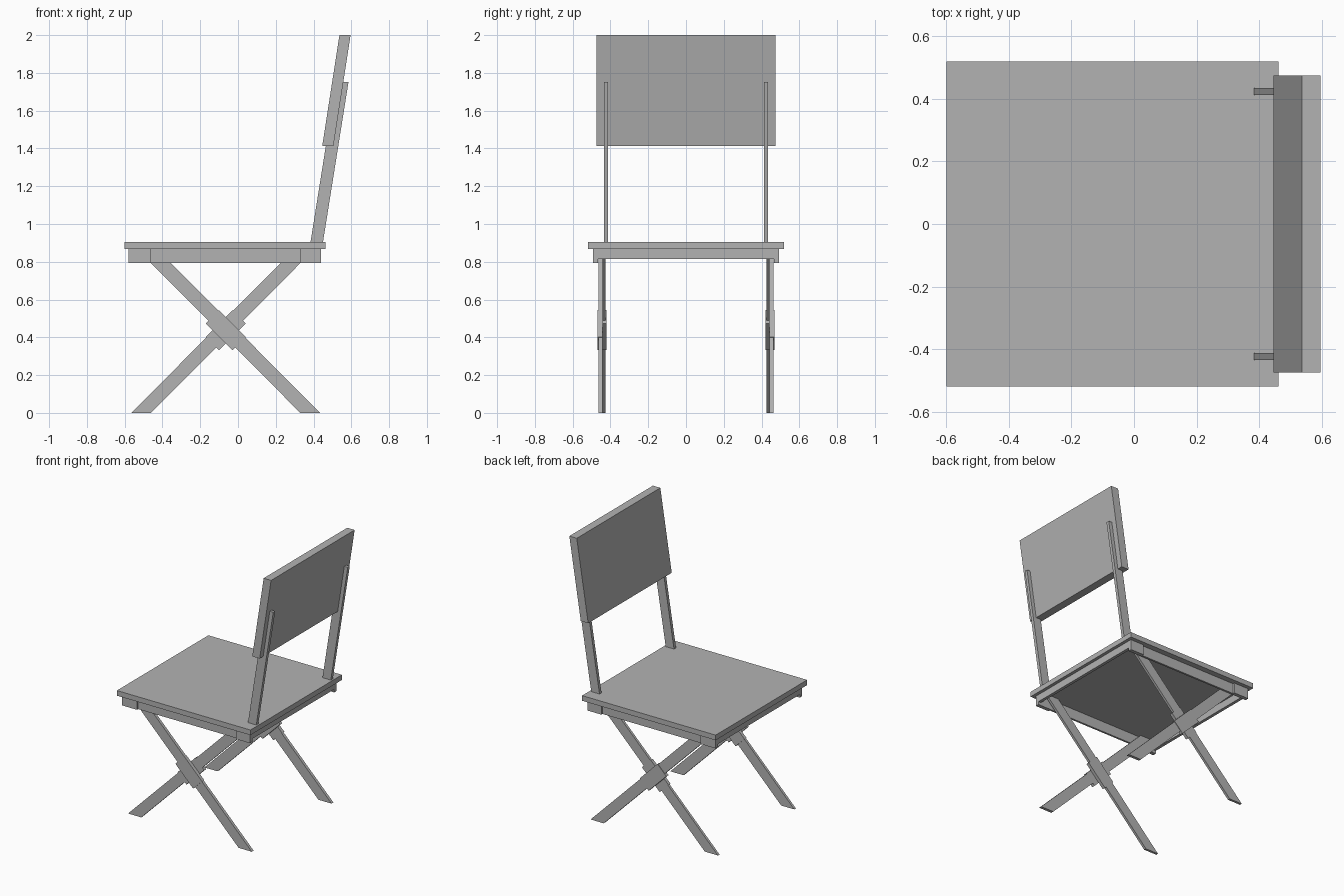
import bpy
import bmesh
from mathutils import Vector

if "Cube" in bpy.data.objects:
    bpy.data.objects.remove(bpy.data.objects["Cube"], do_unlink=True)

grey = bpy.data.materials.new("plain grey")
grey.use_nodes = True
grey.diffuse_color = (0.45, 0.45, 0.45, 1)
grey.node_tree.nodes["Principled BSDF"].inputs["Base Color"].default_value = grey.diffuse_color


def prism(name, profile, y0, y1):
    """Extrude an x-z profile from y0 to y1."""
    bm = bmesh.new()
    face = bm.faces.new([bm.verts.new((x, y0, z)) for x, z in profile])
    out = bmesh.ops.extrude_face_region(bm, geom=[face])
    moved = [v for v in out["geom"] if isinstance(v, bmesh.types.BMVert)]
    bmesh.ops.translate(bm, verts=moved, vec=(0, y1 - y0, 0))
    bmesh.ops.recalc_face_normals(bm, faces=bm.faces)
    mesh = bpy.data.meshes.new(name)
    bm.to_mesh(mesh)
    bm.free()
    mesh.materials.append(grey)
    obj = bpy.data.objects.new(name, mesh)
    bpy.context.collection.objects.link(obj)
    return obj


def rect(x0, x1, z0, z1):
    return [(x0, z0), (x1, z0), (x1, z1), (x0, z1)]


def slant(x0, x1, z0, z1, lean):
    """Bar profile with level ends, shifted by lean at the top."""
    return [(x0, z0), (x1, z0), (x1 + lean, z1), (x0 + lean, z1)]


def pair(name, profile, y0, y1):
    """The same part on both sides of the chair."""
    prism("right_" + name, profile, -y1, -y0)
    prism("left_" + name, profile, y0, y1)


def diagonal_rect(centre, direction, length, width):
    c = Vector(centre)
    d = Vector(direction).normalized()
    n = Vector((-d.y, d.x))
    return [tuple(c + d * a * length / 2 + n * b * width / 2)
            for a, b in ((-1, -1), (1, -1), (1, 1), (-1, 1))]


UNDER = 0.868   # underside of the seat board
SEAT = 0.905    # top of the seat board

# Seat board and the frame beneath it
prism("seat", rect(-0.6, 0.463, UNDER, SEAT), -0.52, 0.52)
pair("side_rail", rect(-0.58, 0.44, 0.793, UNDER), 0.465, 0.479)
pair("front_rail_block", rect(-0.58, -0.46, 0.793, UNDER), 0.465, 0.492)
pair("back_rail_block", rect(0.33, 0.44, 0.793, UNDER), 0.465, 0.492)
prism("front_cross_rail", rect(-0.58, -0.558, 0.815, UNDER), -0.465, 0.465)
prism("back_cross_rail", rect(0.418, 0.44, 0.815, UNDER), -0.465, 0.465)

# Crossed legs, one behind the other, with a thickened joint
pair("outer_leg", slant(0.33, 0.435, 0, UNDER, -0.865), 0.443, 0.464)
pair("inner_leg", slant(-0.565, -0.46, 0, UNDER, 0.865), 0.425, 0.443)
CROSS = (-0.065, 0.438)
pair("outer_leg_joint", diagonal_rect(CROSS, (-1, 1), 0.2, 0.1), 0.443, 0.468)
pair("inner_leg_joint", diagonal_rect(CROSS, (1, 1), 0.2, 0.1), 0.42, 0.443)

# Leaning back posts and the back panel
pair("back_post", slant(0.384, 0.45, SEAT, 1.752, 0.135), 0.412, 0.435)
prism("back_panel", slant(0.446, 0.505, 1.413, 2.0, 0.091), -0.475, 0.475)
